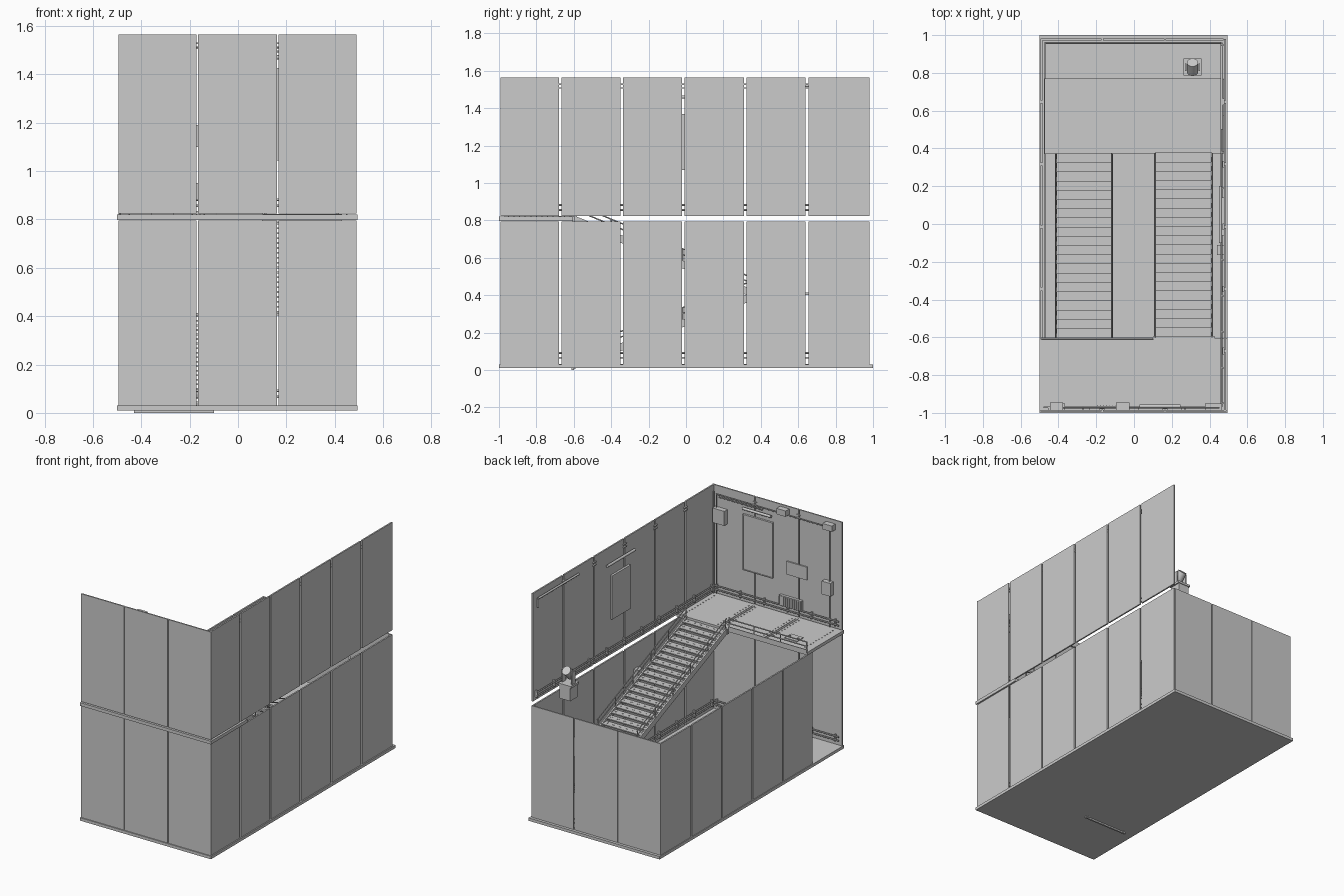
import bpy, bmesh, math
from mathutils import Vector, Matrix

if "Cube" in bpy.data.objects:
    bpy.data.objects.remove(bpy.data.objects["Cube"])


def finish(name, bm, smooth=False):
    me = bpy.data.meshes.new(name)
    bmesh.ops.recalc_face_normals(bm, faces=bm.faces)
    bm.to_mesh(me)
    bm.free()
    ob = bpy.data.objects.new(name, me)
    bpy.context.collection.objects.link(ob)
    if smooth:
        for o in bpy.context.selected_objects:
            o.select_set(False)
        ob.select_set(True)
        bpy.context.view_layer.objects.active = ob
        bpy.ops.object.shade_smooth_by_angle(angle=math.radians(50))
    return ob


def boxes(name, items):
    """items: (x0, x1, y0, y1, z0, z1)"""
    bm = bmesh.new()
    for x0, x1, y0, y1, z0, z1 in items:
        m = Matrix.Translation(((x0 + x1) / 2, (y0 + y1) / 2, (z0 + z1) / 2)) \
            @ Matrix.Diagonal((x1 - x0, y1 - y0, z1 - z0, 1))
        bmesh.ops.create_cube(bm, size=1, matrix=m)
    return finish(name, bm)


def rods(name, items, r=0.004, sides=10):
    """items: (start, end)"""
    bm = bmesh.new()
    for a, b in items:
        a, b = Vector(a), Vector(b)
        d = b - a
        m = Matrix.Translation((a + b) / 2) @ d.to_track_quat('Z', 'Y').to_matrix().to_4x4()
        bmesh.ops.create_cone(bm, cap_ends=True, segments=sides, radius1=r, radius2=r,
                              depth=d.length, matrix=m)
    return finish(name, bm, True)


LOW, UP = (0.03, 0.795), (0.825, 1.565)
XS = [(-0.495, -0.172), (-0.165, 0.161), (0.168, 0.474)]
YS = [(-0.985, -0.68), (-0.665, -0.351), (-0.337, -0.021),
      (-0.007, 0.31), (0.324, 0.64), (0.654, 0.98)]

# floor, upper platform and mid landing
boxes("ground_floor", [(-0.5, 0.495, -1, 1, 0.01, 0.03)])
boxes("upper_platform", [(-0.5, 0.495, -1, -0.605, 0.798, 0.82)])
boxes("mid_landing", [(-0.475, 0.473, 0.37, 0.77, 0.402, 0.414)])
boxes("floor_seam_strips", [(x + o - .002, x + o + .002, y0, y1, z, z + 0.003)
      for x in (-0.165, 0.165) for o in (-0.007, 0.007)
      for y0, y1, z in ((-0.97, -0.61, 0.82), (-0.97, 0.97, 0.03))])
boxes("platform_rivets", [(x - .003, x + .003, y - .003, y + .003, 0.82, 0.823)
      for x in (-0.45, -0.19, -0.14, 0.14, 0.19, 0.45)
      for y in [-0.95 + 0.03 * i for i in range(12)]])
boxes("floor_hatch", [(-0.36, -0.265, -0.76, -0.69, 0.82, 0.825),
                      (-0.35, -0.34, -0.73, -0.72, 0.825, 0.83),
                      (-0.285, -0.275, -0.73, -0.72, 0.825, 0.83)])

# wall panels, two storeys
boxes("front_wall_panels", [(a, b, -0.993, -0.984, *z) for a, b in XS for z in (LOW, UP)])
boxes("right_wall_panels", [(0.477, 0.487, a, b, *z) for a, b in YS for z in (LOW, UP)])
boxes("back_wall_panels", [(a, b, 0.972, 0.981, *LOW) for a, b in XS])
boxes("left_wall_panels", [(-0.495, -0.485, a, b, *LOW) for a, b in YS[1:]])
boxes("corner_post", [(0.474, 0.49, -0.993, -0.985, *z) for z in (LOW, UP)])

# clips bridging the panel gaps
clips = []
for (_, a), (b, _) in zip(YS, YS[1:]):
    for z in (1.508, 1.528):
        clips.append((0.468, 0.48, a - 0.01, b + 0.01, z - 0.003, z + 0.003))
for (_, a), (b, _) in zip(XS, XS[1:]):
    for z in (1.508, 1.528):
        clips.append((a - 0.01, b + 0.01, -0.986, -0.978, z - 0.003, z + 0.003))
boxes("panel_gap_clips", clips)

# paired skirting rails with brackets on every wall
skirt, brackets = [], []
for base in (0.03, 0.82):
    for dz in (0.036, 0.062):
        z = base + dz
        skirt.append(((-0.48, -0.97, z), (0.46, -0.97, z)))
        skirt.append(((0.463, -0.97, z), (0.463, 0.96, z)))
        if base < 0.5:
            skirt.append(((-0.472, -0.66, z), (-0.472, 0.96, z)))
            skirt.append(((-0.472, 0.958, z), (0.46, 0.958, z)))
    for y in [-0.95 + 0.19 * i for i in range(11)]:
        brackets.append((0.46, 0.478, y - .004, y + .004, base + 0.025, base + 0.072))
    for x in [-0.45 + 0.18 * i for i in range(6)]:
        brackets.append((x - .004, x + .004, -0.985, -0.967, base + 0.025, base + 0.072))
rods("skirting_rails", skirt, 0.005)
boxes("skirting_brackets", brackets)

# stair flights
N, Y0, Y1 = 20, -0.6, 0.375


def flight(name, xa, xb, z_front, z_back):
    def zat(y):
        return z_front + (z_back - z_front) * (y - Y0) / (Y1 - Y0)
    step = (Y1 - Y0) / N
    treads = []
    for i in range(N):
        y = Y0 + step * i
        z = zat(y + step / 2)
        treads.append((xa, xb, y - 0.003, y + step + 0.003, z - 0.005, z + 0.002))
        for k in range(6):   # anti-slip studs
            x = xa + (xb - xa) * (k + 0.5) / 6
            treads.append((x - .006, x + .006, y + .02, y + .028, z + 0.002, z + 0.004))
    boxes(name + "_treads", treads)
    bm = bmesh.new()
    for x in (xa, xb):
        prof = [(Y0, zat(Y0) - 0.03), (Y1, zat(Y1) - 0.03),
                (Y1, zat(Y1) + 0.012), (Y0, zat(Y0) + 0.012)]
        f = bm.faces.new([bm.verts.new((x - 0.005, y, max(z, 0.004))) for y, z in prof])
        ext = bmesh.ops.extrude_face_region(bm, geom=[f])
        bmesh.ops.translate(bm, vec=(0.01, 0, 0),
                            verts=[v for v in ext["geom"] if isinstance(v, bmesh.types.BMVert)])
    finish(name + "_stringers", bm)
    rail = []
    for x in (xa, xb):
        for h in (0.045, 0.075):
            rail.append(((x, Y0, zat(Y0) + h), (x, Y1, zat(Y1) + h)))
        for i in range(6):
            y = Y0 + 0.01 + (Y1 - Y0 - 0.02) * i / 5
            rail.append(((x, y, zat(y)), (x, y, zat(y) + 0.075)))
    rods(name + "_handrails", rail, 0.0035, 8)


flight("lower_flight", -0.413, -0.117, 0.035, 0.41)
flight("upper_flight", 0.112, 0.413, 0.815, 0.41)
boxes("stair_foot_plate", [(-0.43, -0.1, -0.612, -0.6, 0, 0.034)])
boxes("stair_head_plate", [(0.1, 0.43, -0.607, -0.595, 0.785, 0.822)])

# platform guard rail
xs = [-0.49, -0.29, -0.09, 0.1]
rods("platform_guard_rail", [((x, -0.61, 0.82), (x, -0.61, 0.887)) for x in xs]
     + [((-0.49, -0.61, z), (0.1, -0.61, z)) for z in (0.855, 0.885)], 0.004)
boxes("platform_toe_board", [(-0.495, 0.1, -0.607, -0.602, 0.815, 0.835)])

# fittings on the upper front wall
boxes("front_notice_board", [(0.03, 0.245, -0.984, -0.974, 1.05, 1.42)])
boxes("front_board_frame", [(0.025, 0.25, -0.984, -0.97, z, z + 0.006) for z in (1.044, 1.42)]
      + [(x, x + 0.006, -0.984, -0.97, 1.044, 1.426) for x in (0.024, 0.245)])
boxes("small_sign", [(-0.235, -0.08, -0.984, -0.975, 1.1, 1.19)])
boxes("radiator", [(-0.2, -0.03, -0.984, -0.965, 0.88, 0.95)]
      + [(x, x + 0.004, -0.965, -0.96, 0.885, 0.945) for x in [-0.195 + 0.016 * i for i in range(11)]])
boxes("wall_boxes", [(x - 0.035, x + 0.035, -0.984, -0.945, z - 0.02, z + 0.02)
                     for x, z in ((-0.06, 1.53), (-0.41, 1.52))]
      + [(0.375, 0.465, -0.984, -0.95, 1.32, 1.42), (-0.43, -0.365, -0.984, -0.95, 1.05, 1.14)])
rods("front_lamp_tube", [((0.03, -0.965, 1.47), (0.245, -0.965, 1.47))], 0.009, 14)
rods("front_wall_pipes", [((0.45, -0.972, 1.51), (-0.41, -0.972, 1.51)),
                          ((0.43, -0.972, 1.495), (0.1, -0.972, 1.495)),
                          ((0.45, -0.972, 1.51), (0.45, -0.972, 0.83)),
                          ((0.465, -0.965, 1.53), (0.465, -0.965, 0.83)),
                          ((-0.41, -0.972, 1.51), (-0.41, -0.972, 0.83))], 0.004)

# fittings on the right wall
boxes("right_notice_board", [(0.462, 0.477, -0.06, 0.14, 1.07, 1.37)])
rods("right_lamp_tube", [((0.458, -0.1, 1.46), (0.458, 0.2, 1.46))], 0.009, 14)
rods("right_wall_pipe", [((0.465, 0.5, 1.52), (0.465, 0.94, 1.52)),
                         ((0.465, 0.94, 1.52), (0.465, 0.94, 1.46))], 0.007)
boxes("right_switch_box", [(0.44, 0.477, -0.165, -0.11, 0.55, 0.63)])

# free-standing lamp unit: box, yoke and tilted head
boxes("lamp_unit_box", [(0.27, 0.35, 0.79, 0.87, 0.84, 0.94),
                        (0.262, 0.358, 0.785, 0.875, 0.93, 0.945)])
boxes("lamp_unit_yoke", [(x, x + 0.008, 0.81, 0.85, 0.945, 1.03) for x in (0.27, 0.342)])
rods("lamp_unit_head", [((0.31, 0.805, 0.985), (0.31, 0.855, 1.035))], 0.03, 16)
